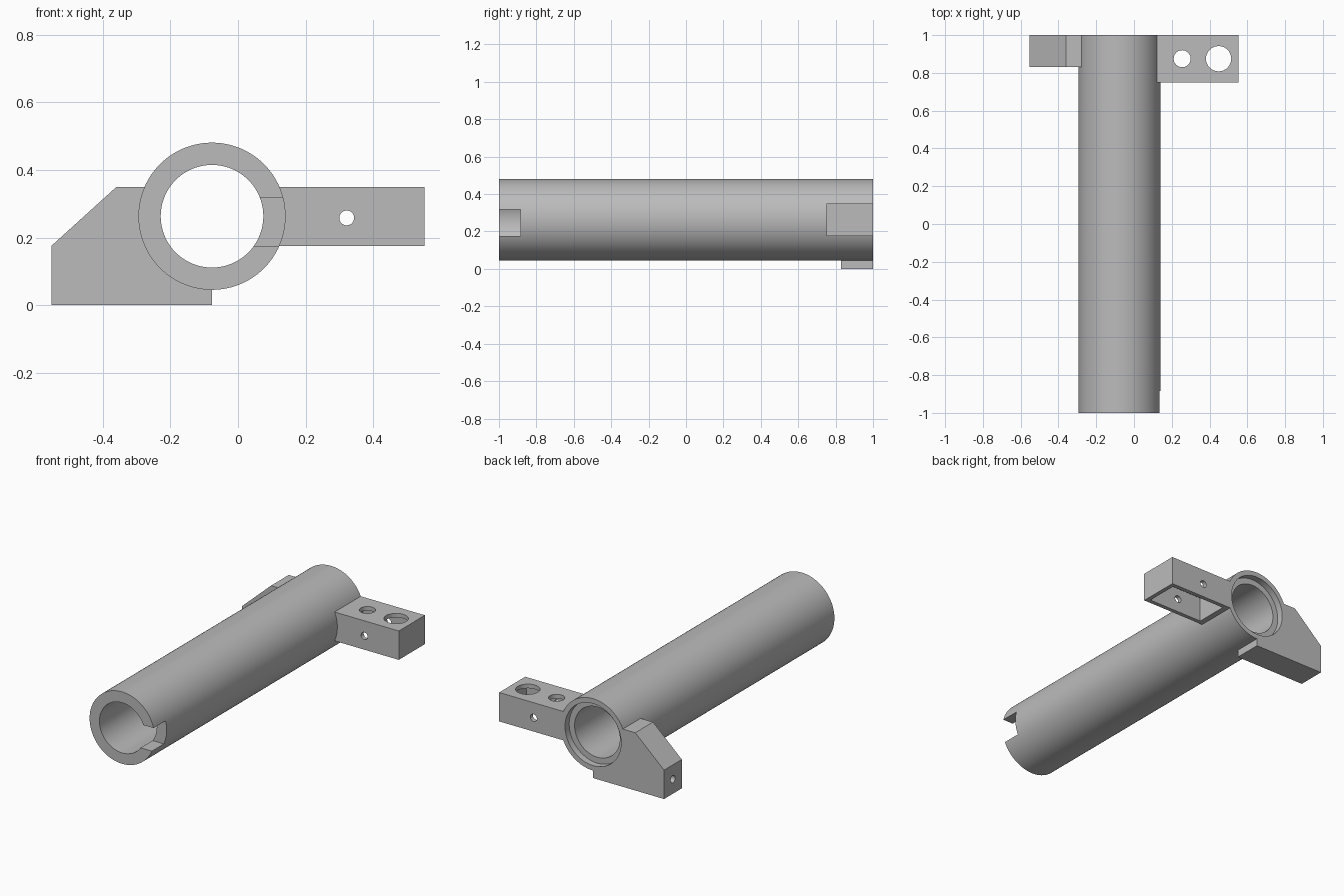
import bpy, bmesh, math
from mathutils import Matrix, Vector

cube = bpy.data.objects.get("Cube")
if cube:
    bpy.data.objects.remove(cube, do_unlink=True)

grey = bpy.data.materials.new("light grey")
grey.use_nodes = True
colour = (0.5, 0.5, 0.5, 1)
grey.diffuse_color = colour
grey.node_tree.nodes["Principled BSDF"].inputs["Base Color"].default_value = colour

AXIS_X, AXIS_Z = -0.077, 0.263
OUTER, BORE = 0.218, 0.152
TURN = {"X": Matrix.Rotation(math.pi / 2, 4, "Y"),
        "Y": Matrix.Rotation(math.pi / 2, 4, "X"),
        "Z": Matrix.Identity(4)}


def finish(name, bm):
    bmesh.ops.recalc_face_normals(bm, faces=bm.faces)
    mesh = bpy.data.meshes.new(name)
    bm.to_mesh(mesh)
    bm.free()
    mesh.materials.append(grey)
    obj = bpy.data.objects.new(name, mesh)
    bpy.context.collection.objects.link(obj)
    return obj


def cylinder(name, centre, radius, length, axis, sides=32):
    bm = bmesh.new()
    bmesh.ops.create_cone(bm, cap_ends=True, segments=sides, radius1=radius,
                          radius2=radius, depth=length,
                          matrix=Matrix.Translation(centre) @ TURN[axis])
    return finish(name, bm)


def prism(name, outline, y0, y1):
    """Extrude an x-z outline along y."""
    bm = bmesh.new()
    face = bm.faces.new([bm.verts.new((x, y0, z)) for x, z in outline])
    grown = bmesh.ops.extrude_face_region(bm, geom=[face])["geom"]
    bmesh.ops.translate(bm, vec=Vector((0, y1 - y0, 0)),
                        verts=[g for g in grown if isinstance(g, bmesh.types.BMVert)])
    return finish(name, bm)


def box(name, x0, x1, y0, y1, z0, z1):
    return prism(name, [(x0, z0), (x1, z0), (x1, z1), (x0, z1)], y0, y1)


def cut(obj, *cutters):
    bpy.context.view_layer.objects.active = obj
    for cutter in cutters:
        mod = obj.modifiers.new("cut", "BOOLEAN")
        mod.operation, mod.solver, mod.object = "DIFFERENCE", "EXACT", cutter
        bpy.ops.object.modifier_apply(modifier=mod.name)
        bpy.data.objects.remove(cutter, do_unlink=True)


def on_axis(name, radius, y0, y1):
    return cylinder(name, (AXIS_X, (y0 + y1) / 2, AXIS_Z), radius, y1 - y0, "Y", 96)


# Tube with bore, rear counterbore and front side notch
tube = on_axis("tube", OUTER, -1, 1)
cut(tube,
    on_axis("bore_cutter", BORE, -1.1, 1.1),
    on_axis("counterbore_cutter", 0.188, 0.96, 1.1),
    box("notch_cutter", AXIS_X, 0.3, -1.1, -0.885, 0.175, 0.318))

# Hollow side arm, open underneath, with drilled holes
arm = box("side_arm", 0, 0.553, 0.75, 1, 0.175, 0.35)
cut(arm,
    on_axis("arm_seat_cutter", OUTER - 0.001, 0.6, 1.1),
    box("pocket_cutter", 0.157, 0.528, 0.775, 0.975, 0.1, 0.325),
    cylinder("small_hole_cutter", (0.255, 0.875, 0.35), 0.045, 0.2, "Z"),
    cylinder("large_hole_cutter", (0.448, 0.875, 0.35), 0.067, 0.2, "Z"),
    cylinder("cross_hole_cutter", (0.322, 0.875, 0.258), 0.022, 0.5, "Y"))

# Sloped foot bracket on the other side, with a blind screw hole
bracket = prism("foot_bracket", [(-0.553, 0), (AXIS_X, 0), (AXIS_X, 0.35),
                                 (-0.36, 0.35), (-0.553, 0.175)], 0.83, 1)
cut(bracket,
    on_axis("bracket_seat_cutter", OUTER - 0.001, 0.6, 1.1),
    cylinder("screw_hole_cutter", (-0.5, 0.915, 0.088), 0.022, 0.4, "X"))

# Smooth the round surfaces, keep the edges sharp
for obj in (tube, arm, bracket):
    bpy.ops.object.select_all(action="DESELECT")
    obj.select_set(True)
    bpy.context.view_layer.objects.active = obj
    bpy.ops.object.shade_smooth_by_angle(angle=math.radians(30))
